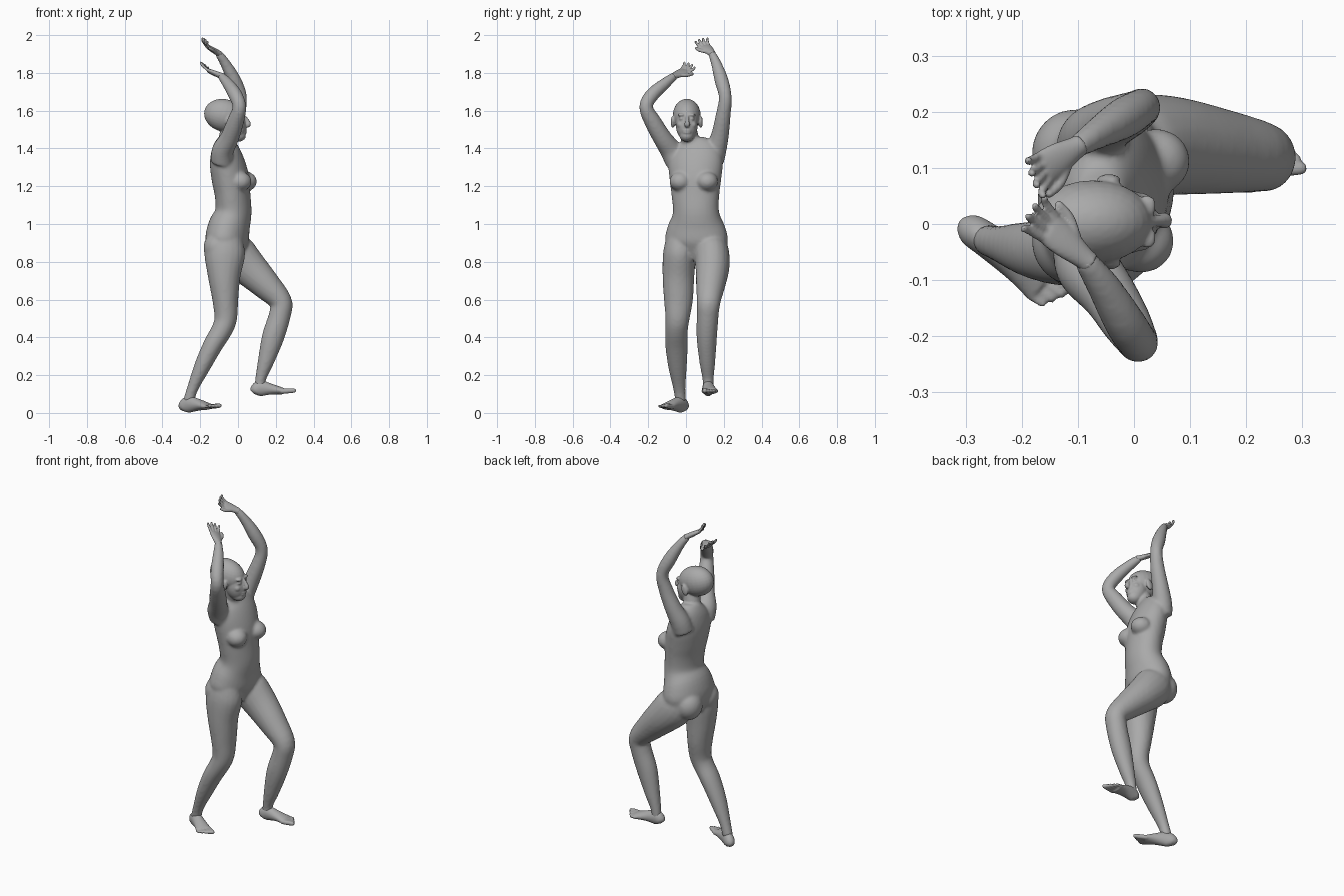
import bpy, bmesh, math
from mathutils import Vector, Matrix

old = bpy.data.objects.get("Cube")
if old:
    bpy.data.objects.remove(old, do_unlink=True)

grey = bpy.data.materials.new("plain grey")
grey.use_nodes = True
GREY = (0.4, 0.4, 0.4, 1)
grey.diffuse_color = GREY
grey.node_tree.nodes["Principled BSDF"].inputs["Base Color"].default_value = GREY


def spline(points, steps):
    """Catmull-Rom through tuples of any length."""
    pts = [Vector(p) for p in points]
    pts = [pts[0]] + pts + [pts[-1]]
    out = []
    for a, b, c, d in zip(pts, pts[1:], pts[2:], pts[3:]):
        for k in range(steps):
            t = k / steps
            out.append((b * 2 + (c - a) * t + (a * 2 - b * 5 + c * 4 - d) * t ** 2
                        + (b * 3 - a - c * 3 + d) * t ** 3) / 2)
    return out + [pts[-1]]


def loft(bm, points, side=(0, 1, 0), sides=20, steps=4):
    """Elliptical tube: points are x, y, z, half width along side, half depth."""
    rings = spline([p if len(p) == 5 else (*p, p[-1]) for p in points], steps)
    centres = [Vector(r[:3]) for r in rings]
    loops = []
    for i, r in enumerate(rings):
        tangent = (centres[min(i + 1, len(rings) - 1)] - centres[max(i - 1, 0)]).normalized()
        u = Vector(side)
        u = (u - tangent * u.dot(tangent)).normalized()
        v = u.cross(tangent)
        turn = [2 * math.pi * k / sides for k in range(sides)]
        loops.append([bm.verts.new(centres[i] + u * r[3] * math.cos(t) + v * r[4] * math.sin(t))
                      for t in turn])
    for low, high in zip(loops, loops[1:]):
        for k in range(sides):
            n = (k + 1) % sides
            bm.faces.new((low[k], low[n], high[n], high[k]))
    bm.faces.new(loops[0][::-1])
    bm.faces.new(loops[-1])


def ball(bm, centre, radii, tilt=0):
    m = Matrix.Translation(centre) @ Matrix.Rotation(tilt, 4, 'Y') @ Matrix.Diagonal((*radii, 1))
    bmesh.ops.create_uvsphere(bm, u_segments=24, v_segments=16, radius=1, matrix=m)


def digit(bm, base, mid, tip, r):
    """Finger or toe with a rounded end."""
    end = tip + (tip - mid).normalized() * r * 0.6
    loft(bm, [(*base, r), (*mid, r), (*tip, r * 0.85), (*end, r * 0.35)],
         side=(0.3, 0.8, 0.5), sides=10, steps=3)


def finish(bm, name, voxel, smooth):
    """Fuse the overlapping volumes into one smooth skin."""
    bmesh.ops.recalc_face_normals(bm, faces=bm.faces)
    mesh = bpy.data.meshes.new(name)
    bm.to_mesh(mesh)
    bm.free()
    ob = bpy.data.objects.new(name, mesh)
    bpy.context.collection.objects.link(ob)
    bpy.ops.object.select_all(action='DESELECT')
    bpy.context.view_layer.objects.active = ob
    ob.select_set(True)
    fuse = ob.modifiers.new("fuse", 'REMESH')
    fuse.mode = 'VOXEL'
    fuse.voxel_size = voxel
    relax = ob.modifiers.new("relax", 'SMOOTH')
    relax.factor = 0.5
    relax.iterations = smooth
    for mod in ("fuse", "relax"):
        bpy.ops.object.modifier_apply(modifier=mod)
    ob.data.materials.clear()
    ob.data.materials.append(grey)
    bpy.ops.object.shade_smooth()


NECK = [(-.075, .035, 1.38, .055), (-.06, .025, 1.43, .049), (-.045, .01, 1.5, .047)]

# Torso, turned slightly towards the right
body = bmesh.new()
loft(body, [(-.06, .05, .81, .1, .07), (-.06, .055, .9, .165, .11), (-.048, .055, .98, .155, .11),
            (-.025, .053, 1.06, .123, .096), (-.028, .05, 1.15, .127, .093),
            (-.04, .05, 1.24, .138, .098), (-.058, .05, 1.33, .145, .09),
            (-.067, .045, 1.4, .122, .07), (-.065, .035, 1.45, .06, .045)], side=(.17, .98, 0), sides=32)
loft(body, NECK)
for x, y in ((.04, .112), (.012, -.03)):          # breasts
    ball(body, (x, y, 1.225), (.06, .058, .052))
for y in (-.03, .125):                            # buttocks
    ball(body, (-.105, y, .875), (.078, .08, .085))

# Legs: right one trailing, left one stepping forward
loft(body, [(-.065, -.03, .92, .075, .09), (-.07, -.035, .84, .087, .108), (-.073, -.04, .72, .084, .086),
            (-.067, -.04, .6, .077, .069), (-.065, -.045, .5, .064, .06), (-.085, -.05, .44, .06, .056),
            (-.132, -.05, .36, .06, .052), (-.187, -.045, .25, .05, .044),
            (-.24, -.035, .13, .033, .03), (-.262, -.028, .06, .028, .03)])
loft(body, [(-.06, .125, .92, .08, .08), (-.02, .135, .85, .093, .11), (.055, .14, .77, .09, .098),
            (.15, .13, .675, .077, .078), (.226, .12, .59, .063, .06), (.222, .115, .52, .058, .058),
            (.185, .11, .4, .054, .059), (.147, .113, .27, .042, .043),
            (.12, .117, .18, .03, .029), (.115, .118, .12, .027, .03)])

# Raised arms
loft(body, [(-.085, -.05, 1.33, .06), (-.08, -.08, 1.39, .058), (-.045, -.125, 1.455, .05),
            (-.014, -.175, 1.54, .045), (.008, -.212, 1.62, .036), (-.015, -.178, 1.685, .037),
            (-.055, -.11, 1.745, .03), (-.09, -.06, 1.785, .021)], side=(1, 0, 0))
loft(body, [(-.08, .14, 1.33, .06), (-.07, .158, 1.39, .056), (-.04, .18, 1.47, .047),
            (-.005, .196, 1.57, .04), (.014, .208, 1.67, .034), (-.02, .188, 1.76, .037),
            (-.07, .158, 1.855, .027), (-.105, .135, 1.905, .02)], side=(1, 0, 0))
finish(body, "body", .008, 8)

# Head with face and ears
head = bmesh.new()
loft(head, NECK)
ball(head, (-.073, .004, 1.575), (.108, .074, .086), .25)     # cranium
ball(head, (-.018, .004, 1.525), (.06, .058, .085), -.2)      # face
ball(head, (.0, .004, 1.468), (.042, .038, .033))             # chin
loft(head, [(.03, .006, 1.575, .008), (.05, .006, 1.545, .011), (.054, .006, 1.528, .015),
            (.045, .006, 1.518, .012)], sides=12)             # nose
for s in (-1, 1):
    ball(head, (-.045, .004 + s * .074, 1.54), (.02, .011, .033), .3)   # ears
    ball(head, (.024, .004 + s * .028, 1.578), (.016, .02, .008))       # brows
    ball(head, (.024, .004 + s * .026, 1.557), (.012, .014, .009))      # eyes
    ball(head, (.012, .004 + s * .032, 1.525), (.022, .02, .02))        # cheeks
for z in (1.495, 1.484):                                      # lips
    ball(head, (.036, .004, z), (.011, .022, .007))
finish(head, "head", .005, 3)


def hand(name, wrist, knuckle, tip, spread, thumb):
    bm = bmesh.new()
    w, k, t, s = (Vector(p) for p in (wrist, knuckle, tip, spread))
    s.normalize()
    back = w + (w - k) * 0.2
    loft(bm, [(*back, .02, .018), (*w, .021, .016), (*w.lerp(k, .55), .03, .014),
              (*k, .032, .011), (*k.lerp(t, .15), .026, .006)], side=s)
    reach = (k - w).normalized()
    for i in range(4):
        across = s * (i - 1.5) * .016
        base = k + across
        end = t + across * 1.5 - (t - k) * .12 * abs(i - 1.5)
        digit(bm, base, base.lerp(end, .55) + reach * .01, end, .0075)
    base = w.lerp(k, .3) + s * thumb * .015
    digit(bm, base, w.lerp(k, .75) + s * thumb * .04, k + s * thumb * .046 + reach * .012, .009)
    finish(bm, name, .004, 2)


hand("right_hand", (-.09, -.06, 1.785), (-.15, -.008, 1.808), (-.185, .025, 1.85), (.5, .75, -.35), 1)
hand("left_hand", (-.105, .135, 1.905), (-.16, .1, 1.938), (-.178, .078, 1.982), (-.35, .85, .25), -1)


def foot(name, sections, toe_dir, inner):
    """Heel to ball loft, then five toes from the inner side outwards."""
    bm = bmesh.new()
    d = Vector(toe_dir).normalized()
    across = Vector((-d.y, d.x, 0)).normalized() * inner
    loft(bm, sections, side=across)
    ball_joint = Vector(sections[-1][:3])
    for i in range(5):
        base = ball_joint + across * (.03 - .0165 * i) - d * .012
        tip = base + d * (.07 - .009 * i)
        digit(bm, base, base.lerp(tip, .5), tip, .0135 - .0013 * i)
    finish(bm, name, .005, 2)


foot("right_foot", [(-.304, -.002, .022, .014, .015), (-.29, -.01, .034, .028, .032),
                    (-.26, -.03, .045, .031, .044), (-.205, -.068, .042, .036, .03),
                    (-.16, -.1, .034, .045, .018)], (.83, -.55, .08), 1)
foot("left_foot", [(.078, .113, .108, .014, .016), (.09, .114, .119, .028, .032),
                   (.12, .117, .13, .031, .042), (.18, .122, .125, .035, .028),
                   (.24, .126, .115, .045, .017)], (.98, .06, .06), -1)
